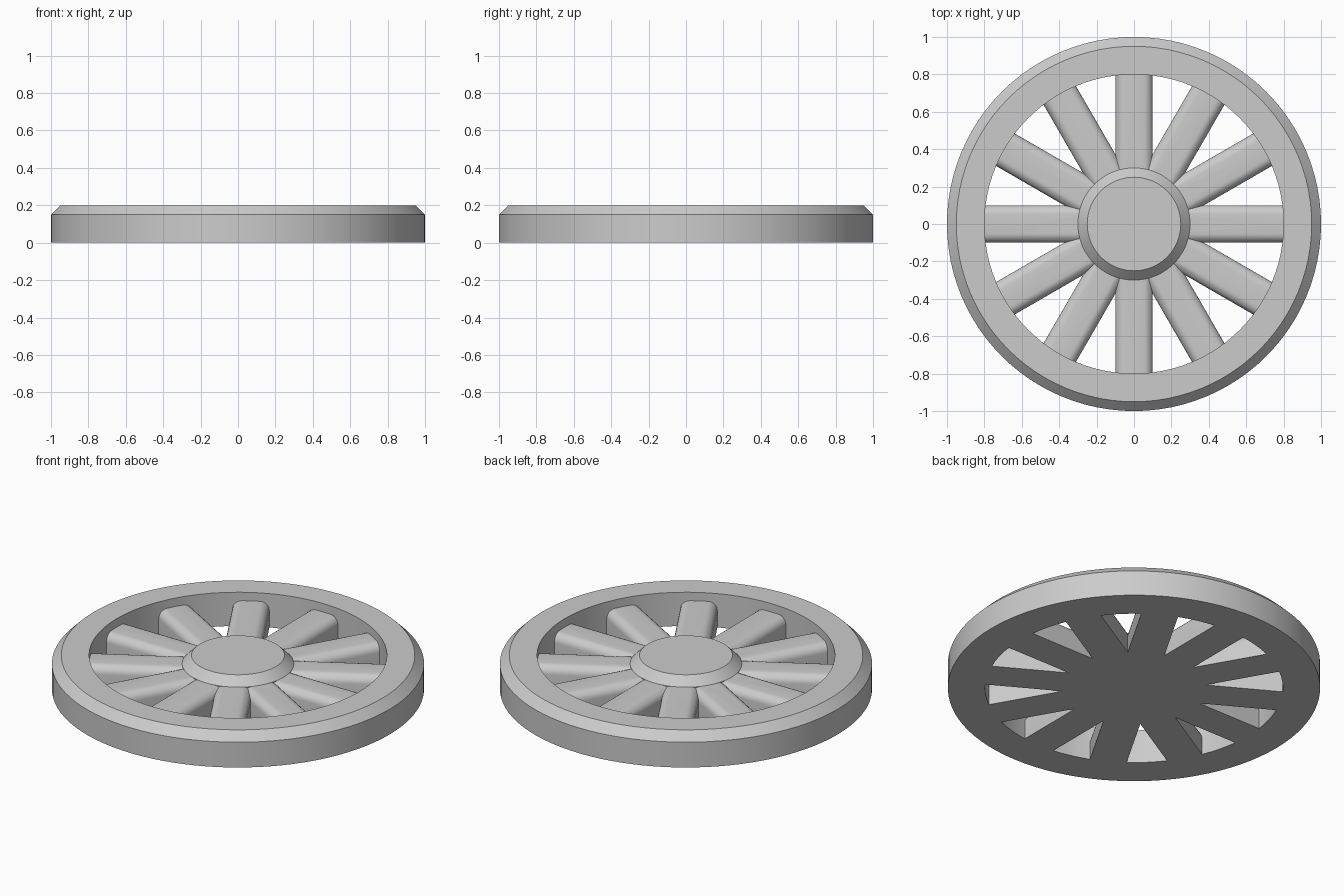
import bpy, bmesh, math
from mathutils import Matrix

if "Cube" in bpy.data.objects:
    bpy.data.objects.remove(bpy.data.objects["Cube"], do_unlink=True)

SEGMENTS = 96
SPOKES = 12

grey = bpy.data.materials.new("plain_grey")
grey.use_nodes = True
colour = (0.6, 0.6, 0.6, 1)
grey.diffuse_color = colour
grey.node_tree.nodes["Principled BSDF"].inputs["Base Color"].default_value = colour


def make_object(name, bm):
    bmesh.ops.remove_doubles(bm, verts=bm.verts, dist=1e-5)
    bmesh.ops.recalc_face_normals(bm, faces=bm.faces)
    mesh = bpy.data.meshes.new(name)
    bm.to_mesh(mesh)
    bm.free()
    mesh.materials.append(grey)
    obj = bpy.data.objects.new(name, mesh)
    bpy.context.collection.objects.link(obj)
    return obj


def lathe(name, profile, closed):
    """Turn an (r, z) profile around the z axis."""
    bm = bmesh.new()
    verts = [bm.verts.new((r, 0, z)) for r, z in profile]
    pairs = list(zip(verts, verts[1:]))
    if closed:
        pairs.append((verts[-1], verts[0]))
    edges = [bm.edges.new(p) for p in pairs]
    bmesh.ops.spin(bm, geom=verts + edges, cent=(0, 0, 0), axis=(0, 0, 1),
                   angle=math.tau, steps=SEGMENTS, use_merge=True)
    return make_object(name, bm)


def spoke(index, start=0.15, end=0.81, half=0.1, top=0.15, fillet=0.05):
    """Bar with rounded upper edges, flat underneath."""
    bm = bmesh.new()
    section = [(-half, 0), (half, 0)]
    for side, first in ((1, 0), (-1, 90)):
        for step in range(7):
            a = math.radians(first + step * 15)
            section.append((side * (half - fillet) + fillet * math.cos(a),
                            top - fillet + fillet * math.sin(a)))
    face = bm.faces.new([bm.verts.new((start, y, z)) for y, z in section])
    ext = bmesh.ops.extrude_face_region(bm, geom=[face], use_keep_orig=True)
    moved = [g for g in ext["geom"] if isinstance(g, bmesh.types.BMVert)]
    bmesh.ops.translate(bm, verts=moved, vec=(end - start, 0, 0))
    turn = Matrix.Rotation(math.tau * index / SPOKES, 4, "Z")
    bmesh.ops.transform(bm, matrix=turn, verts=bm.verts)
    return make_object(f"spoke_{index + 1}", bm)


# Chamfered rim and hub
wheel = lathe("spoked_wheel", [(0.8, 0), (1, 0), (1, 0.15), (0.95, 0.2), (0.8, 0.2)], True)
hub = lathe("hub", [(0, 0), (0.3, 0), (0.3, 0.15), (0.25, 0.2), (0, 0.2)], False)

# Fuse hub and spokes with the rim into one solid casting
bpy.context.view_layer.objects.active = wheel
for part in [hub] + [spoke(i) for i in range(SPOKES)]:
    fuse = wheel.modifiers.new("fuse", "BOOLEAN")
    fuse.operation = "UNION"
    fuse.solver = "EXACT"
    fuse.object = part
    bpy.ops.object.modifier_apply(modifier=fuse.name)
    bpy.data.objects.remove(part, do_unlink=True)

bpy.ops.object.select_all(action="DESELECT")
wheel.select_set(True)
bpy.ops.object.shade_smooth_by_angle(angle=math.radians(30))
